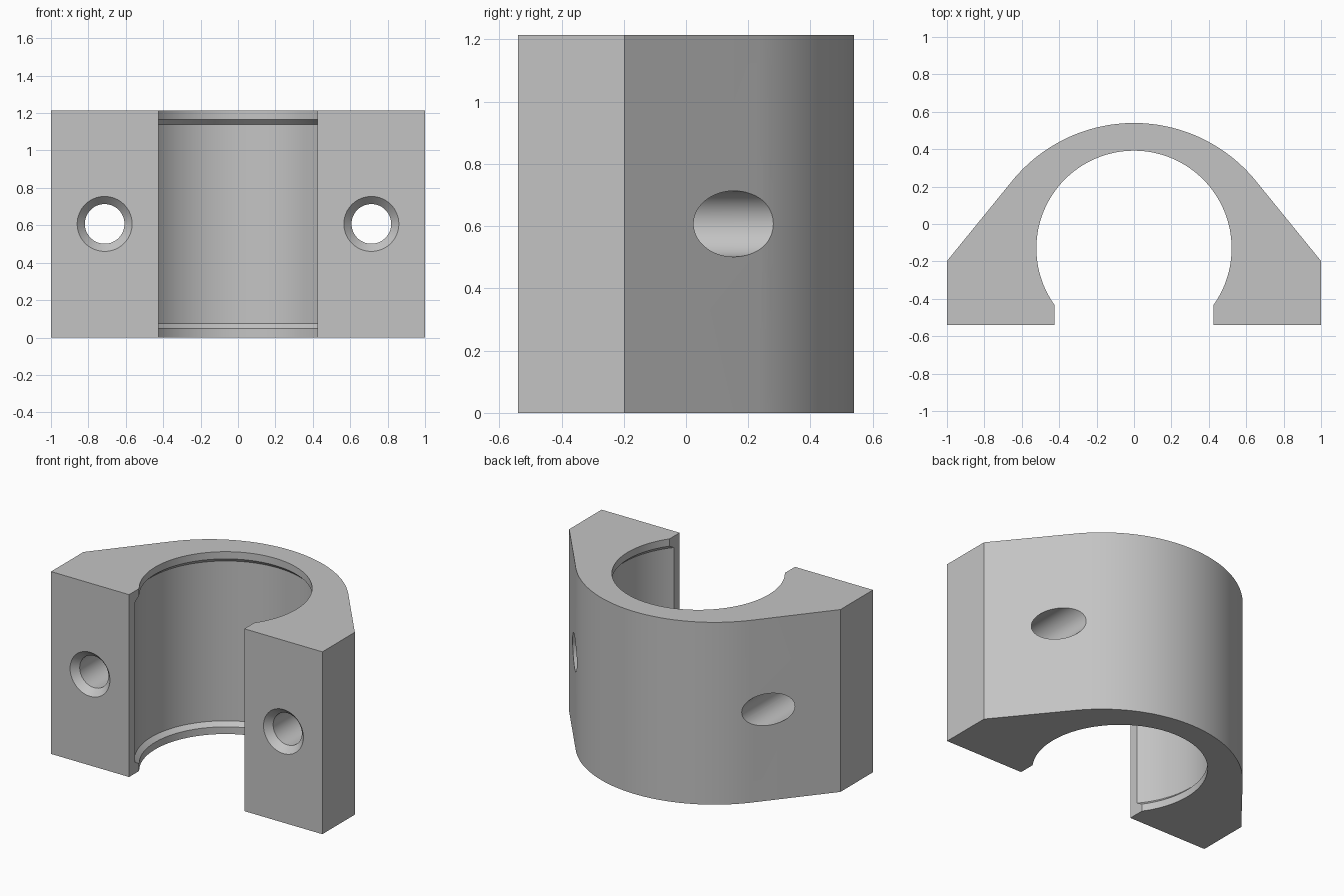
import bpy, bmesh, math
from mathutils import Matrix

if "Cube" in bpy.data.objects:
    bpy.data.objects.remove(bpy.data.objects["Cube"])

H = 1.215                     # block height
FRONT = -0.54                 # flat mounting face

grey = bpy.data.materials.new("light grey")
grey.diffuse_color = (0.55, 0.55, 0.55, 1)
grey.use_nodes = True
grey.node_tree.nodes["Principled BSDF"].inputs["Base Color"].default_value = grey.diffuse_color


def make_object(name, bm):
    bmesh.ops.recalc_face_normals(bm, faces=bm.faces)
    mesh = bpy.data.meshes.new(name)
    bm.to_mesh(mesh)
    bm.free()
    mesh.materials.append(grey)
    obj = bpy.data.objects.new(name, mesh)
    bpy.context.collection.objects.link(obj)
    return obj


def prism(name, pts, z0, z1):
    bm = bmesh.new()
    face = bm.faces.new([bm.verts.new((x, y, z0)) for x, y in pts])
    ext = bmesh.ops.extrude_face_region(bm, geom=[face])
    bmesh.ops.translate(bm, vec=(0, 0, z1 - z0),
                        verts=[g for g in ext["geom"] if isinstance(g, bmesh.types.BMVert)])
    return make_object(name, bm)


def turned(name, profile, matrix, n=128):
    """Solid of revolution from (radius, height) pairs."""
    bm = bmesh.new()
    rings = [[bm.verts.new((r * math.cos(2 * math.pi * i / n),
                            r * math.sin(2 * math.pi * i / n), z)) for i in range(n)]
             for r, z in profile]
    for a, b in zip(rings, rings[1:]):
        for i in range(n):
            j = (i + 1) % n
            bm.faces.new((a[i], a[j], b[j], b[i]))
    bm.faces.new(rings[0])
    bm.faces.new(rings[-1])
    bm.transform(matrix)
    return make_object(name, bm)


# Block outline: flat foot, sloped shoulders tangent to a crown arc
R, cy, corner_y = 0.84, -0.30, -0.198
dy = corner_y - cy
t = math.atan2(dy, 1) + math.acos(R / math.hypot(1, dy))
N = 64
arc = [(R * math.cos(t + (math.pi - 2 * t) * i / N),
        cy + R * math.sin(t + (math.pi - 2 * t) * i / N)) for i in range(N + 1)]
body = prism("bearing_block",
             [(-1, FRONT), (1, FRONT), (1, corner_y)] + arc + [(-1, corner_y)], 0, H)

# Bore with narrower chamfered lips at both ends
lip, bore = 0.522, 0.55
cutters = [turned("bore_cutter",
                  [(lip, -0.1), (lip, 0.048), (bore, 0.075),
                   (bore, H - 0.075), (lip, H - 0.048), (lip, H + 0.1)],
                  Matrix.Translation((0, -0.13, 0)))]

# Front opening
w = 0.425
cutters.append(prism("opening_cutter", [(-w, -0.8), (w, -0.8), (w, -0.2), (-w, -0.2)],
                     -0.1, H + 0.1))

# Countersunk screw holes running front to back
for side in (-1, 1):
    m = Matrix.Translation((side * 0.713, FRONT, H / 2)) @ Matrix.Rotation(-math.pi / 2, 4, 'X')
    cutters.append(turned("screw_hole_cutter",
                          [(0.147, -0.1), (0.147, 0), (0.106, 0.043), (0.106, 1.2)], m, 64))

# Cut everything out of the block
bpy.context.view_layer.objects.active = body
body.select_set(True)
for c in cutters:
    mod = body.modifiers.new("cut", 'BOOLEAN')
    mod.operation = 'DIFFERENCE'
    mod.solver = 'EXACT'
    mod.object = c
    bpy.ops.object.modifier_apply(modifier=mod.name)
    bpy.data.objects.remove(c, do_unlink=True)

bpy.ops.object.shade_smooth_by_angle(angle=math.radians(25))
